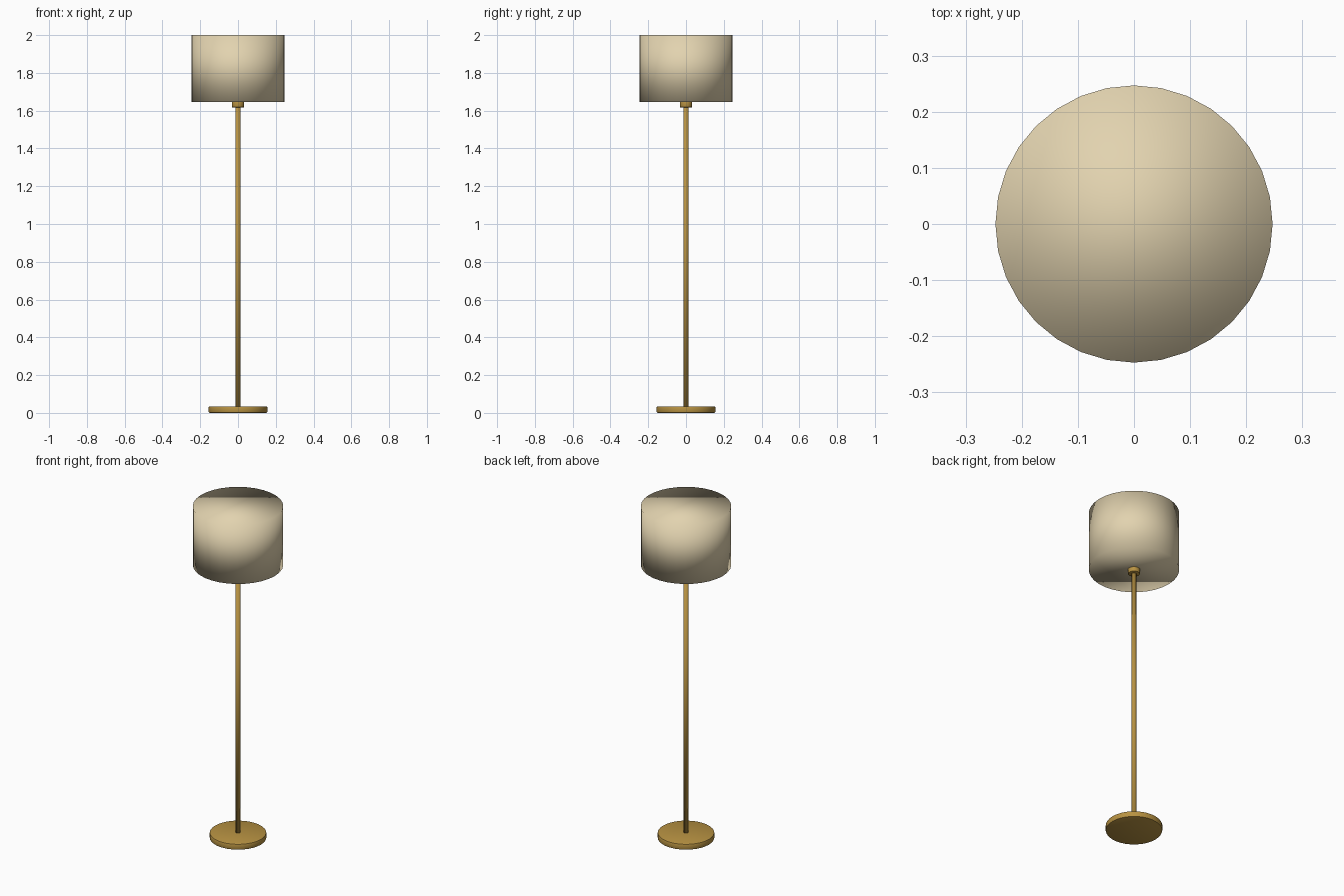
import bpy
import math

if "Cube" in bpy.data.objects:
    bpy.data.objects.remove(bpy.data.objects["Cube"])


def material(name, rgb):
    m = bpy.data.materials.new(name)
    m.diffuse_color = (*rgb, 1.0)
    m.use_nodes = True
    m.node_tree.nodes["Principled BSDF"].inputs["Base Color"].default_value = m.diffuse_color
    return m


def cylinder(name, radius, z0, z1, sides, mat, bevel=0.0):
    """Vertical cylinder between two heights, optionally with rounded rims."""
    bpy.ops.mesh.primitive_cylinder_add(
        vertices=sides, radius=radius, depth=z1 - z0, location=(0, 0, (z0 + z1) / 2))
    ob = bpy.context.object
    ob.name = name
    ob.data.materials.append(mat)
    if bevel:
        mod = ob.modifiers.new("rim", 'BEVEL')
        mod.width = bevel
        mod.segments = 2
        mod.limit_method = 'ANGLE'
        mod.angle_limit = math.radians(40)
        bpy.ops.object.modifier_apply(modifier=mod.name)
        bpy.ops.object.shade_smooth_by_angle(angle=math.radians(35))
    else:
        bpy.ops.object.shade_smooth()
    return ob


brass = material("brass", (0.48, 0.29, 0.055))
fabric = material("fabric", (0.76, 0.65, 0.43))

# Foot, stem and the collar under the shade
cylinder("base", 0.155, 0.0, 0.035, 32, brass, bevel=0.005)
cylinder("pole", 0.0132, 0.03, 1.64, 32, brass)
cylinder("collar", 0.033, 1.617, 1.655, 32, brass, bevel=0.005)

# Closed drum shade, softly shaded across its rims
cylinder("shade", 0.247, 1.645, 2.0, 32, fabric)
